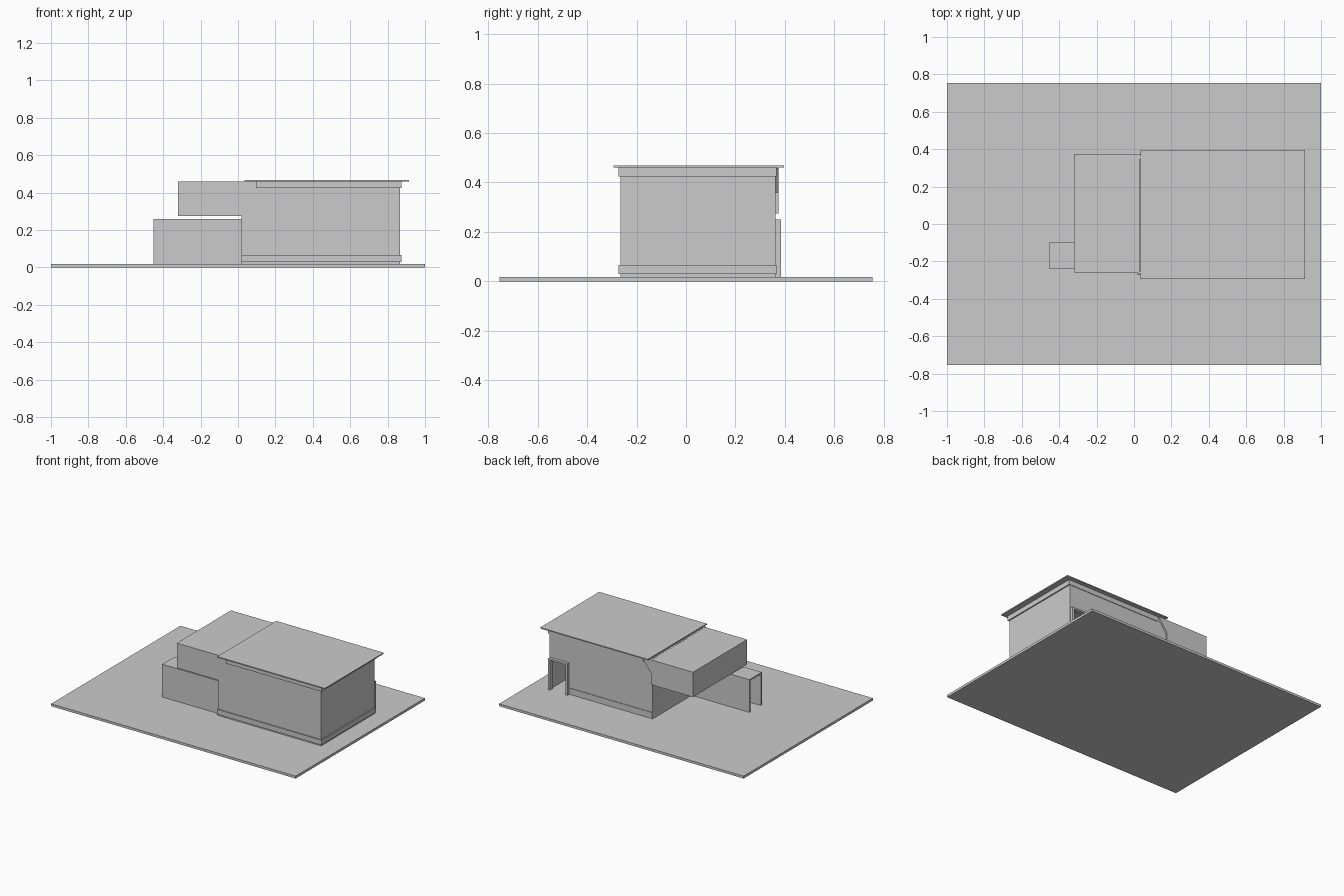
import bpy, bmesh

if "Cube" in bpy.data.objects:
    bpy.data.objects.remove(bpy.data.objects["Cube"])


def mesh_object(name, bm):
    bmesh.ops.recalc_face_normals(bm, faces=bm.faces)
    mesh = bpy.data.meshes.new(name)
    bm.to_mesh(mesh)
    bm.free()
    ob = bpy.data.objects.new(name, mesh)
    bpy.context.collection.objects.link(ob)
    return ob


def box(name, x, y, z):
    """Box from (min, max) pairs."""
    bm = bmesh.new()
    bmesh.ops.create_cube(bm, size=1)
    for v in bm.verts:
        v.co = [r[0] if c < 0 else r[1] for r, c in zip((x, y, z), v.co)]
    return mesh_object(name, bm)


def side_panel(name, profile, y0, y1):
    """Extrude an (x, z) outline from y0 to y1."""
    bm = bmesh.new()
    face = bm.faces.new([bm.verts.new((px, y0, pz)) for px, pz in profile])
    out = bmesh.ops.extrude_face_region(bm, geom=[face])
    for v in out["geom"]:
        if isinstance(v, bmesh.types.BMVert):
            v.co.y = y1
    return mesh_object(name, bm)


T = 0.012                      # wall thickness
X0, X1 = 0.02, 0.865           # house extents
Y0, Y1 = -0.265, 0.362
ZB, ZT = 0.016, 0.46
DX0, DX1, DZ = 0.71, 0.85, 0.245   # rear doorway

# Site plate and roof slab
box("ground_slab", (-1, 1), (-0.755, 0.755), (0, 0.018))
box("roof_slab", (0.035, 0.915), (-0.293, 0.396), (ZT, 0.468))

# Hollow main house
box("front_wall", (X0, X1), (Y0, Y0 + T), (ZB, ZT))
box("right_wall", (X1 - T, X1), (Y0, Y1), (ZB, ZT))
box("left_wall", (X0, X0 + T), (Y0, Y1), (ZB, ZT))
side_panel("back_wall", [(X0, ZB), (DX0, ZB), (DX0, DZ), (DX1, DZ), (DX1, ZB),
                         (X1, ZB), (X1, ZT), (X0, ZT)], Y1 - T, Y1)

# Trim bands round the top and bottom of the walls
P = 0.009
for name, xs, z in (("base", X0, (0.03, 0.066)), ("cornice", 0.095, (0.425, ZT))):
    box(name + "_band_front", (xs, X1 + P), (Y0 - P, Y0), z)
    box(name + "_band_right", (X1, X1 + P), (Y0 - P, Y1 + 0.004), z)
    back_end = DX0 if name == "base" else X1 + P
    box(name + "_band_back", (xs, back_end), (Y1, Y1 + 0.004), z)

# Rear door frame
for name, x in (("left", (DX0 - 0.008, DX0 + 0.006)), ("right", (DX1 - 0.006, DX1 + 0.008))):
    box("door_jamb_" + name, x, (Y1 - T, 0.384), (ZB, 0.25))
box("door_lintel", (DX0 - 0.008, DX1 + 0.008), (Y1 - T, 0.384), (0.238, 0.25))

# Overhanging upper wing, with slanted end panel lapping the back wall
box("upper_wing", (-0.32, X0 + 0.005), (-0.258, 0.375), (0.275, 0.459))
side_panel("upper_wing_lap", [(X0, 0.275), (X0, 0.459), (0.10, 0.459), (X0 + 0.005, 0.36),
                              (X0 + 0.005, 0.275)], Y1, 0.375)

# Lower wing: a tunnel open at its left end
LX, LY0, LY1, LZ = -0.452, -0.24, -0.095, 0.26
box("lower_wing_front", (LX, X0), (LY0, LY0 + T), (ZB, LZ))
box("lower_wing_back", (LX, X0), (LY1 - T, LY1), (ZB, LZ))
box("lower_wing_top", (LX, X0), (LY0, LY1), (LZ - T, LZ))
